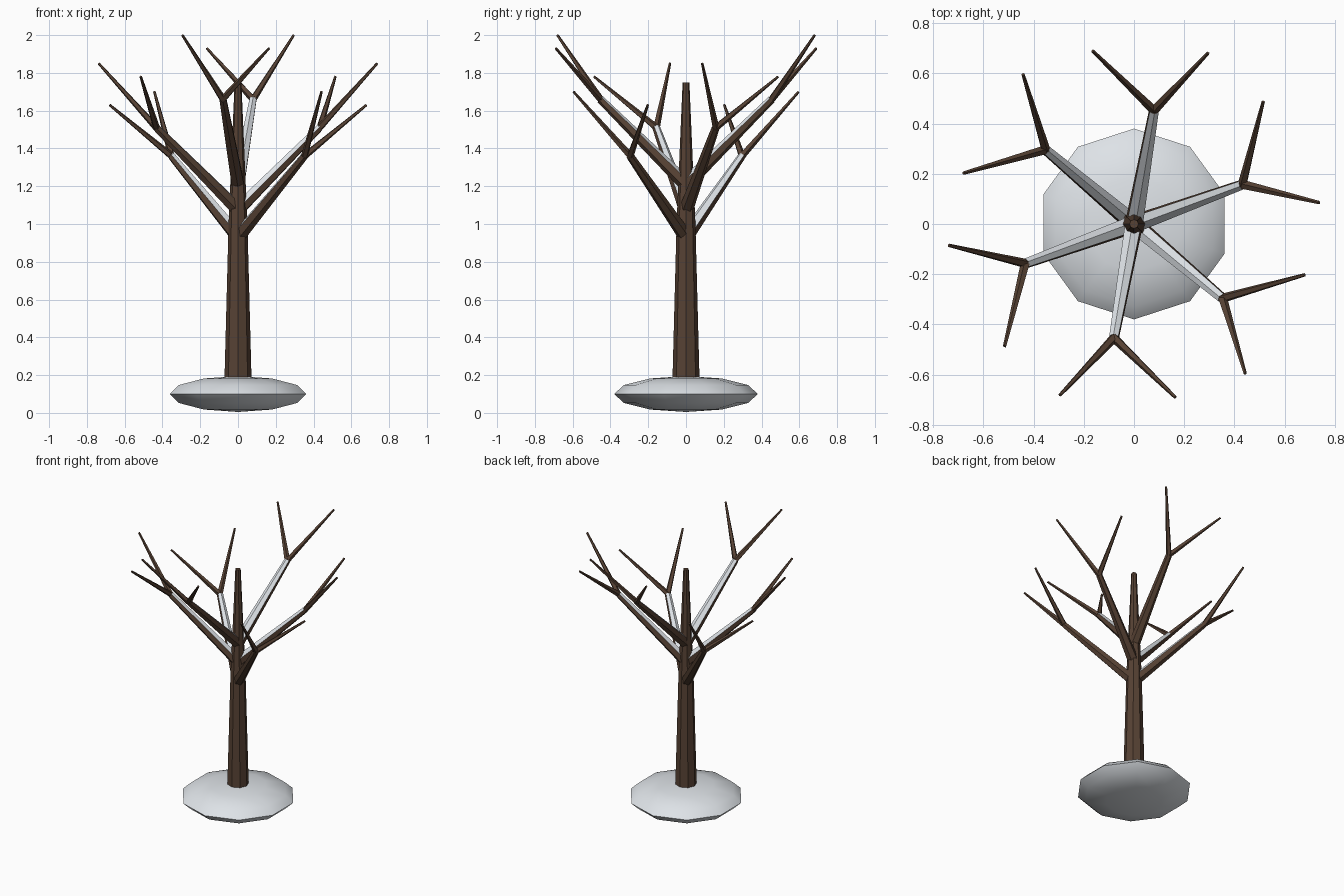
import bpy, bmesh, math
from mathutils import Vector, Matrix

if "Cube" in bpy.data.objects:
    bpy.data.objects.remove(bpy.data.objects["Cube"])


def material(name, rgb):
    m = bpy.data.materials.new(name)
    m.diffuse_color = (*rgb, 1.0)
    m.use_nodes = True
    m.node_tree.nodes["Principled BSDF"].inputs["Base Color"].default_value = m.diffuse_color
    return m


BARK = material("dark_bark", (0.095, 0.054, 0.034))
SNOW = material("snow_white", (0.83, 0.87, 0.91))


def finish(name, bm, mats):
    bmesh.ops.recalc_face_normals(bm, faces=bm.faces[:])
    mesh = bpy.data.meshes.new(name)
    bm.to_mesh(mesh)
    bm.free()
    for m in mats:
        mesh.materials.append(m)
    obj = bpy.data.objects.new(name, mesh)
    bpy.context.collection.objects.link(obj)
    return obj


def limb(name, start, end, r1, r2, sides, snowy=False):
    """Tapered flat-sided limb; upward faces carry snow when snowy."""
    a, b = Vector(start), Vector(end)
    d = b - a
    rot = Vector((0, 0, 1)).rotation_difference(d).to_matrix().to_4x4()
    bm = bmesh.new()
    bmesh.ops.create_cone(bm, cap_ends=True, segments=sides, radius1=r1, radius2=r2,
                          depth=d.length, matrix=Matrix.Translation((a + b) / 2) @ rot)
    bmesh.ops.recalc_face_normals(bm, faces=bm.faces[:])
    if snowy:
        axis = d.normalized()
        for f in bm.faces:
            f.normal_update()
            if f.normal.z > 0.3 and abs(f.normal.dot(axis)) < 0.5:
                f.material_index = 1
    return finish(name, bm, [BARK, SNOW] if snowy else [BARK])


def polar(r, deg, z):
    t = math.radians(deg)
    return (r * math.cos(t), r * math.sin(t), z)


# Trunk: eight-sided, tapering in two stages
bm = bmesh.new()
rings = []
for z, r in [(0.05, 0.075), (1.0, 0.05), (1.75, 0.018)]:
    rings.append([bm.verts.new(polar(r, 90 + 45 * i, z)) for i in range(8)])
for lo, hi in zip(rings, rings[1:]):
    for i in range(8):
        j = (i + 1) % 8
        bm.faces.new((lo[i], lo[j], hi[j], hi[i]))
bm.faces.new(rings[0][::-1])
bm.faces.new(rings[-1])
finish("trunk", bm, [BARK])

# Snow mound at the foot: flattened ten-sided ball
bm = bmesh.new()
bmesh.ops.create_uvsphere(bm, u_segments=10, v_segments=6, radius=1.0,
                          matrix=Matrix.Translation((0, 0, 0.1))
                          @ Matrix.Rotation(math.radians(18), 4, 'Z'))
top = max(bm.verts, key=lambda v: v.co.y).co
turn = math.pi / 2 - math.atan2(top.y, top.x)  # put a corner on +y
for v in bm.verts:
    p = Matrix.Rotation(turn, 3, 'Z') @ v.co
    v.co = (p.x * 0.38, p.y * 0.38, 0.1 + (p.z - 0.1) * 0.095)
mound = finish("snow_mound", bm, [SNOW])
bpy.context.view_layer.objects.active = mound
mound.select_set(True)
bpy.ops.object.shade_smooth_by_angle(angle=math.radians(40))

# Three opposite pairs of branches, each ending in two twigs
for k, (angle, z0, z1) in enumerate([(-40, 0.93, 1.36), (20, 1.075, 1.51), (80, 1.21, 1.66)]):
    for side in (0, 180):
        a = angle + side
        tag = f"{k + 1}_{'a' if side == 0 else 'b'}"
        tip = polar(0.46, a, z1)
        limb(f"branch_{tag}", (0, 0, z0), tip, 0.038, 0.021, 6, snowy=True)
        limb(f"twig_long_{tag}", tip, polar(0.742, a - 13.4, z1 + 0.34), 0.019, 0.007, 5)
        limb(f"twig_short_{tag}", tip, polar(0.709, a + 23.4, z1 + 0.27), 0.019, 0.007, 5)
